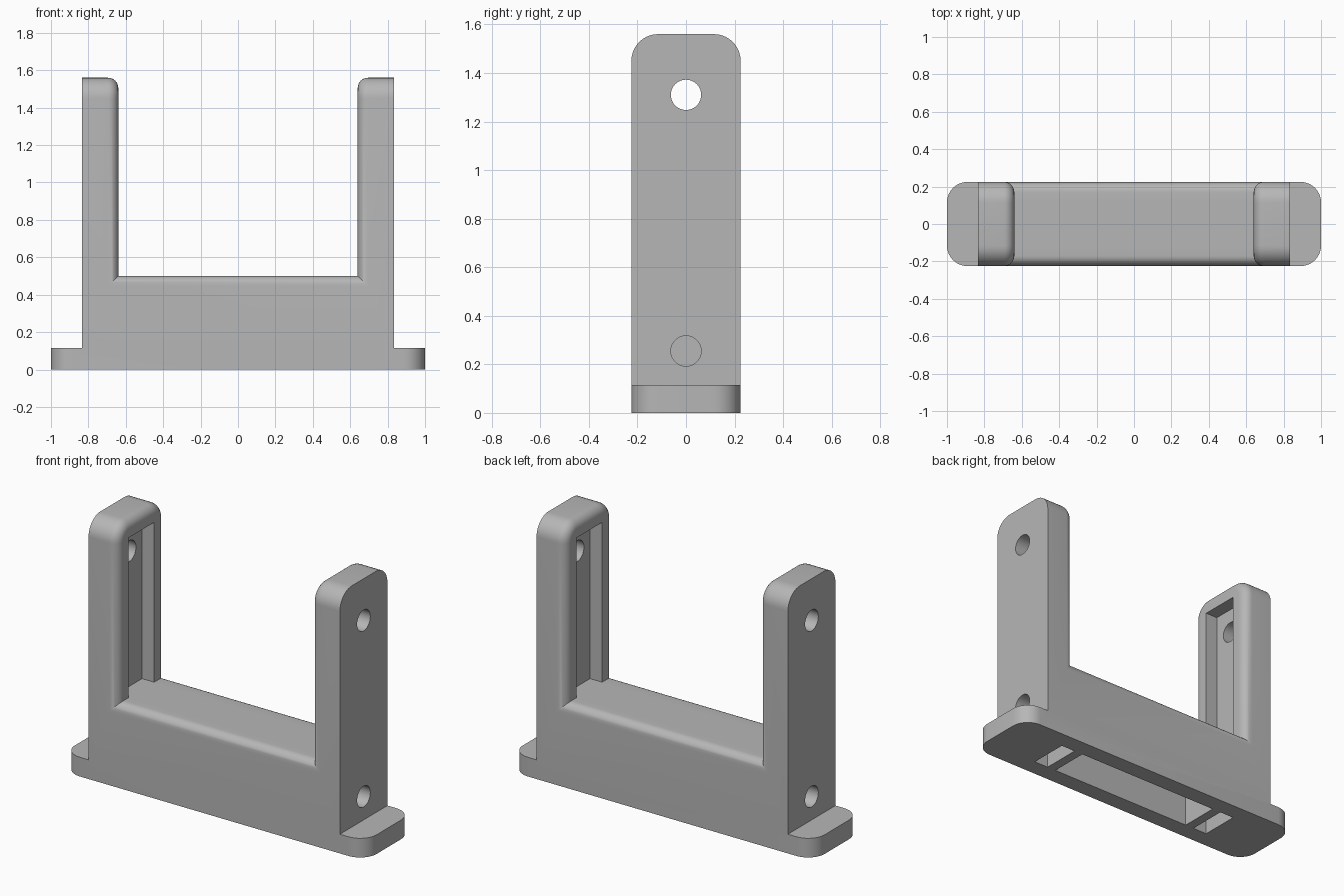
import bpy
import bmesh
from math import radians
from mathutils import Matrix

cube = bpy.data.objects.get("Cube")
if cube:
    bpy.data.objects.remove(cube, do_unlink=True)

HALF_Y = 0.225     # half depth of the bracket
INNER_X = 0.64     # inner faces of the arms
OUTER_X = 0.833    # outer faces of the arms
SADDLE_Z = 0.5     # top of the crossbar
TOP_Z = 1.56

grey = bpy.data.materials.new("plain grey")
grey.use_nodes = True
GREY = (0.47, 0.47, 0.47, 1)
grey.diffuse_color = GREY
grey.node_tree.nodes["Principled BSDF"].inputs["Base Color"].default_value = GREY


def add_object(name, bm):
    bmesh.ops.recalc_face_normals(bm, faces=bm.faces[:])
    mesh = bpy.data.meshes.new(name)
    bm.to_mesh(mesh)
    bm.free()
    mesh.materials.append(grey)
    obj = bpy.data.objects.new(name, mesh)
    bpy.context.collection.objects.link(obj)
    return obj


def near(a, b):
    return abs(a - b) < 1e-4


def round_edges(bm, test, radius, segments):
    edges = [e for e in bm.edges if test(e.verts[0].co, e.verts[1].co)]
    bmesh.ops.bevel(bm, geom=edges, offset=radius, offset_type='OFFSET',
                    segments=segments, profile=0.5, affect='EDGES',
                    clamp_overlap=False)


# U-shaped body with mounting feet, extruded from its front profile
half = [(1, 0), (1, 0.115), (OUTER_X, 0.115), (OUTER_X, TOP_Z),
        (INNER_X, TOP_Z), (INNER_X, SADDLE_Z)]
profile = half + [(-x, z) for x, z in reversed(half)]
bm = bmesh.new()
face = bm.faces.new([bm.verts.new((x, -HALF_Y, z)) for x, z in profile])
side = bmesh.ops.extrude_face_region(bm, geom=[face])
moved = [v for v in side["geom"] if isinstance(v, bmesh.types.BMVert)]
bmesh.ops.translate(bm, verts=moved, vec=(0, 2 * HALF_Y, 0))
bmesh.ops.recalc_face_normals(bm, faces=bm.faces[:])

# Rounded foot corners and arm tops
round_edges(bm, lambda a, b: near(abs(a.x), 1) and near(a.x, b.x)
            and near(a.y, b.y), 0.11, 10)
round_edges(bm, lambda a, b: near(a.z, TOP_Z) and near(b.z, TOP_Z)
            and near(a.y, b.y), 0.11, 10)


# Soft edge all along the inside of the U
def inner_rim(a, b):
    on_arm = near(abs(a.x), INNER_X) and near(a.x, b.x)
    on_bar = near(a.z, SADDLE_Z) and near(b.z, SADDLE_Z)
    seam = near(a.z, SADDLE_Z) and near(b.z, SADDLE_Z) and not near(a.y, b.y)
    return (on_arm or on_bar) and not seam


round_edges(bm, inner_rim, 0.055, 8)
bracket = add_object("bracket", bm)


def cut(cutter):
    cutter.hide_render = True
    mod = bracket.modifiers.new("cut", 'BOOLEAN')
    mod.operation = 'DIFFERENCE'
    mod.solver = 'EXACT'
    mod.object = cutter
    bpy.ops.object.select_all(action='DESELECT')
    bpy.context.view_layer.objects.active = bracket
    bracket.select_set(True)
    bpy.ops.object.modifier_apply(modifier=mod.name)
    bpy.data.objects.remove(cutter, do_unlink=True)


def cut_box(name, x0, x1, z0, z1, half_y=0.12):
    bm = bmesh.new()
    size = Matrix.Diagonal((x1 - x0, 2 * half_y, z1 - z0, 1))
    place = Matrix.Translation(((x0 + x1) / 2, 0, (z0 + z1) / 2))
    bmesh.ops.create_cube(bm, size=1, matrix=place @ size)
    cut(add_object(name, bm))


def cut_hole(name, x0, x1, z, radius=0.0625):
    bm = bmesh.new()
    place = Matrix.Translation(((x0 + x1) / 2, 0, z)) @ Matrix.Rotation(radians(90), 4, 'Y')
    bmesh.ops.create_cone(bm, cap_ends=True, segments=40, radius1=radius,
                          radius2=radius, depth=abs(x1 - x0), matrix=place)
    cut(add_object(name, bm))


# Hollow under the crossbar
cut_box("underside_hollow", -0.487, 0.487, -0.1, 0.39)

# Channel, end pocket and screw holes for each arm
for s in (-1, 1):
    def span(a, b):
        return sorted((s * a, s * b))
    cut_box("arm_channel", *span(0.58, 0.72), SADDLE_Z, 1.457)
    cut_box("end_pocket", *span(0.545, 0.64), -0.1, 0.39)
    cut_hole("upper_hole", *span(0.69, 0.9), 1.31)
    cut_hole("lower_hole", *span(0.6, 0.9), 0.255)

bpy.ops.object.shade_smooth_by_angle(angle=radians(30))
